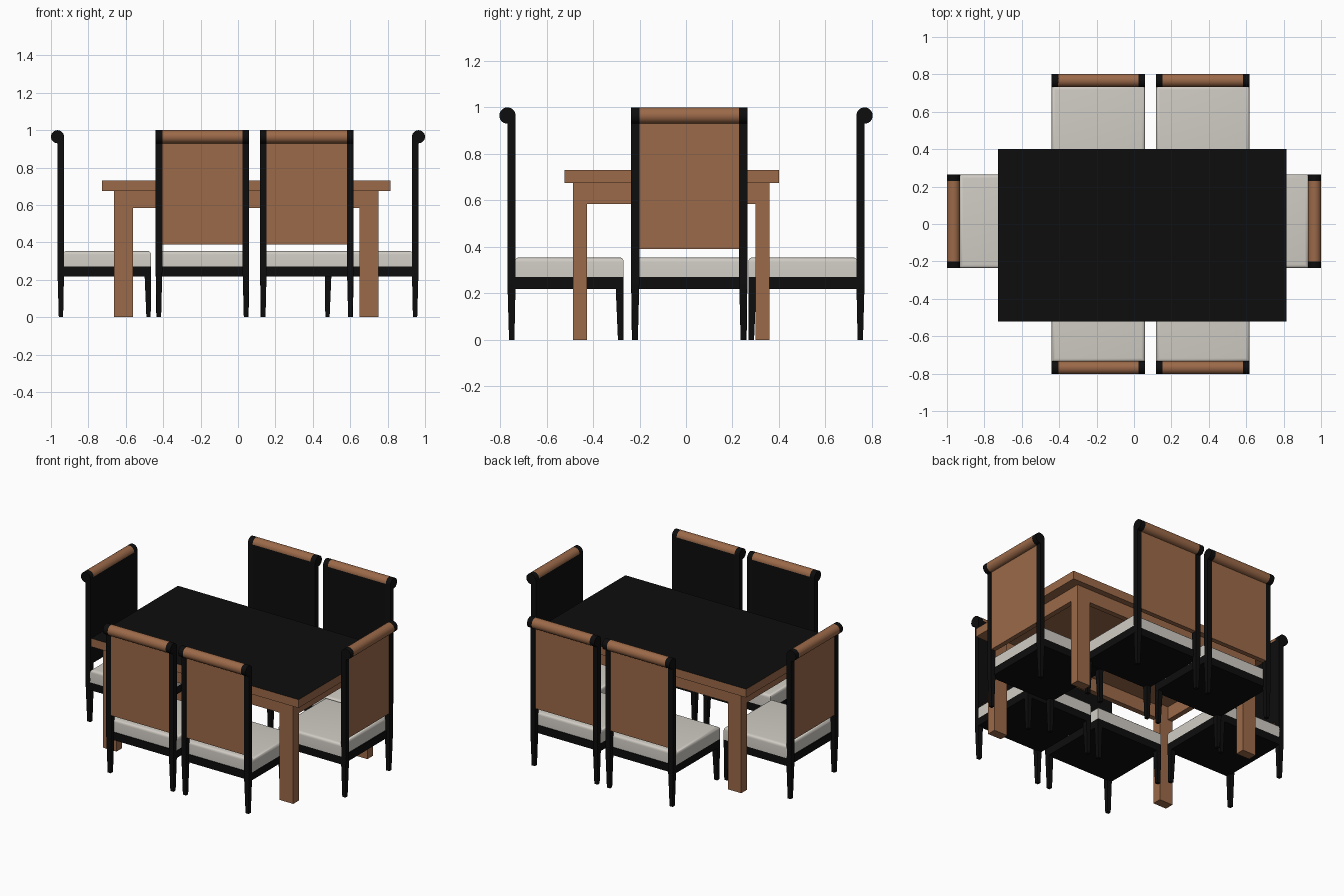
import bpy, bmesh, math
from mathutils import Matrix, Vector

if "Cube" in bpy.data.objects:
    bpy.data.objects.remove(bpy.data.objects["Cube"])


def material(name, rgb):
    m = bpy.data.materials.new(name)
    m.diffuse_color = (*rgb, 1)
    m.use_nodes = True
    m.node_tree.nodes["Principled BSDF"].inputs["Base Color"].default_value = m.diffuse_color
    return m


BLACK = material("black lacquer", (0.004, 0.004, 0.004))
BROWN = material("brown wood", (0.33, 0.142, 0.066))
CREAM = material("cream fabric", (0.63, 0.60, 0.55))


def finish(bm, name, mats, smooth=False):
    bmesh.ops.recalc_face_normals(bm, faces=bm.faces)
    me = bpy.data.meshes.new(name)
    for f in bm.faces:
        f.smooth = smooth
    if smooth:
        for e in bm.edges:
            e.smooth = len(e.link_faces) == 2 and e.calc_face_angle(0) < math.radians(40)
    bm.to_mesh(me)
    bm.free()
    for m in mats:
        me.materials.append(m)
    return me


def box_bm(lo, hi):
    bm = bmesh.new()
    bmesh.ops.create_cube(bm, size=1)
    lo, hi = Vector(lo), Vector(hi)
    for v in bm.verts:
        v.co = Vector([(lo[i] + hi[i]) / 2 + v.co[i] * (hi[i] - lo[i]) for i in range(3)])
    return bm


def paint_side(bm, direction):
    """Faces looking along the direction take the second material."""
    bm.normal_update()
    for f in bm.faces:
        if f.normal.dot(Vector(direction)) > 0.9:
            f.material_index = 1


def box(name, lo, hi, mat):
    return finish(box_bm(lo, hi), name, [mat])


def extrude_x(name, profile, x0, x1, mat):
    """Extrude a (y, z) outline along x."""
    bm = bmesh.new()
    face = bm.faces.new([bm.verts.new((x0, y, z)) for y, z in profile])
    ext = bmesh.ops.extrude_face_region(bm, geom=[face])["geom"]
    bmesh.ops.translate(bm, vec=(x1 - x0, 0, 0),
                        verts=[g for g in ext if isinstance(g, bmesh.types.BMVert)])
    return finish(bm, name, [mat], True)


def tapered_leg(name, lo, hi, foot_centre):
    bm = box_bm(lo, hi)
    c = Vector(foot_centre)
    for v in bm.verts:
        if v.co.z < 0.01:
            v.co.x = c.x + (v.co.x - c.x) * 0.66
            v.co.y = c.y + (v.co.y - c.y) * 0.66
    return finish(bm, name, [BLACK])


def place(mesh, name, matrix=Matrix()):
    ob = bpy.data.objects.new(name, mesh)
    ob.matrix_world = matrix
    bpy.context.collection.objects.link(ob)


# Chair parts: back of the chair at y = 0, seat towards +y
W, P, R, ZR = 0.25, 0.035, 0.035, 0.965
parts = []

# scrolled back posts and their legs, front legs
arc = [(R + R * math.cos(math.radians(a)), ZR + R * math.sin(math.radians(a)))
       for a in range(0, 271, 10)]
for s, side in ((-1, "left"), (1, "right")):
    x0, x1 = sorted((s * W, s * (W - P)))
    mid = (x0 + x1) / 2
    parts.append((side + " back post",
                  extrude_x("back post", arc + [(0.035, 0.24), (0.07, 0.24)], x0, x1, BLACK)))
    parts.append((side + " back leg",
                  tapered_leg("back leg", (x0, 0.035, 0), (x1, 0.07, 0.24), (mid, 0.055, 0))))
    parts.append((side + " front leg",
                  tapered_leg("front leg", (x0, 0.5, 0), (x1, 0.535, 0.24),
                              (mid + s * 0.008, 0.53, 0))))

# brown roll along the top of the back
roll = [(R + R * math.cos(math.radians(a)), ZR + R * math.sin(math.radians(a)))
        for a in range(0, 360, 10)]
parts.append(("back roll", extrude_x("back roll", roll, P - W, W - P, BROWN)))

# back panel: brown outside, black towards the seat
bm = box_bm((P - W, 0.038, 0.39), (W - P, 0.07, ZR))
paint_side(bm, (0, 1, 0))
parts.append(("back panel", finish(bm, "back panel", [BROWN, BLACK])))

# seat frame and cushion with a rounded upper edge
parts.append(("seat frame", box("seat frame", (-W, 0.06, 0.218), (W, 0.535, 0.27), BLACK)))
bm = box_bm((-W, 0.066, 0.27), (W, 0.535, 0.355))
top = [e for e in bm.edges if all(v.co.z > 0.35 for v in e.verts)]
bmesh.ops.bevel(bm, geom=top, offset=0.02, segments=5, profile=0.5, affect='EDGES')
parts.append(("cushion", finish(bm, "cushion", [CREAM], True)))

# six chairs around the table
chairs = {"front left": (-0.19, -0.803, 0), "front right": (0.368, -0.803, 0),
          "back left": (-0.19, 0.803, 180), "back right": (0.368, 0.803, 180),
          "left end": (-1.0, 0.014, -90), "right end": (1.0, 0.014, 90)}
for label, (x, y, rot) in chairs.items():
    m = Matrix.Translation((x, y, 0)) @ Matrix.Rotation(math.radians(rot), 4, 'Z')
    for name, mesh in parts:
        place(mesh, label + " chair " + name, m)

# Table: brown top with a black upper face
bm = box_bm((-0.726, -0.522, 0.674), (0.815, 0.40, 0.73))
paint_side(bm, (0, 0, 1))
place(finish(bm, "table top", [BROWN, BLACK]), "table top")

# table legs and apron rails
X0, X1, Y0, Y1, LX, LY, T = -0.662, 0.75, -0.486, 0.36, 0.10, 0.06, 0.035
for x in (X0, X1 - LX):
    for y in (Y0, Y1 - LY):
        place(box("table leg", (x, y, 0), (x + LX, y + LY, 0.674), BROWN), "table leg")
for y in (Y0, Y1 - T):
    place(box("long apron", (X0 + LX, y, 0.585), (X1 - LX, y + T, 0.674), BROWN), "long apron")
for x in (X0, X1 - T):
    place(box("short apron", (x, Y0 + LY, 0.585), (x + T, Y1 - LY, 0.674), BROWN), "short apron")
